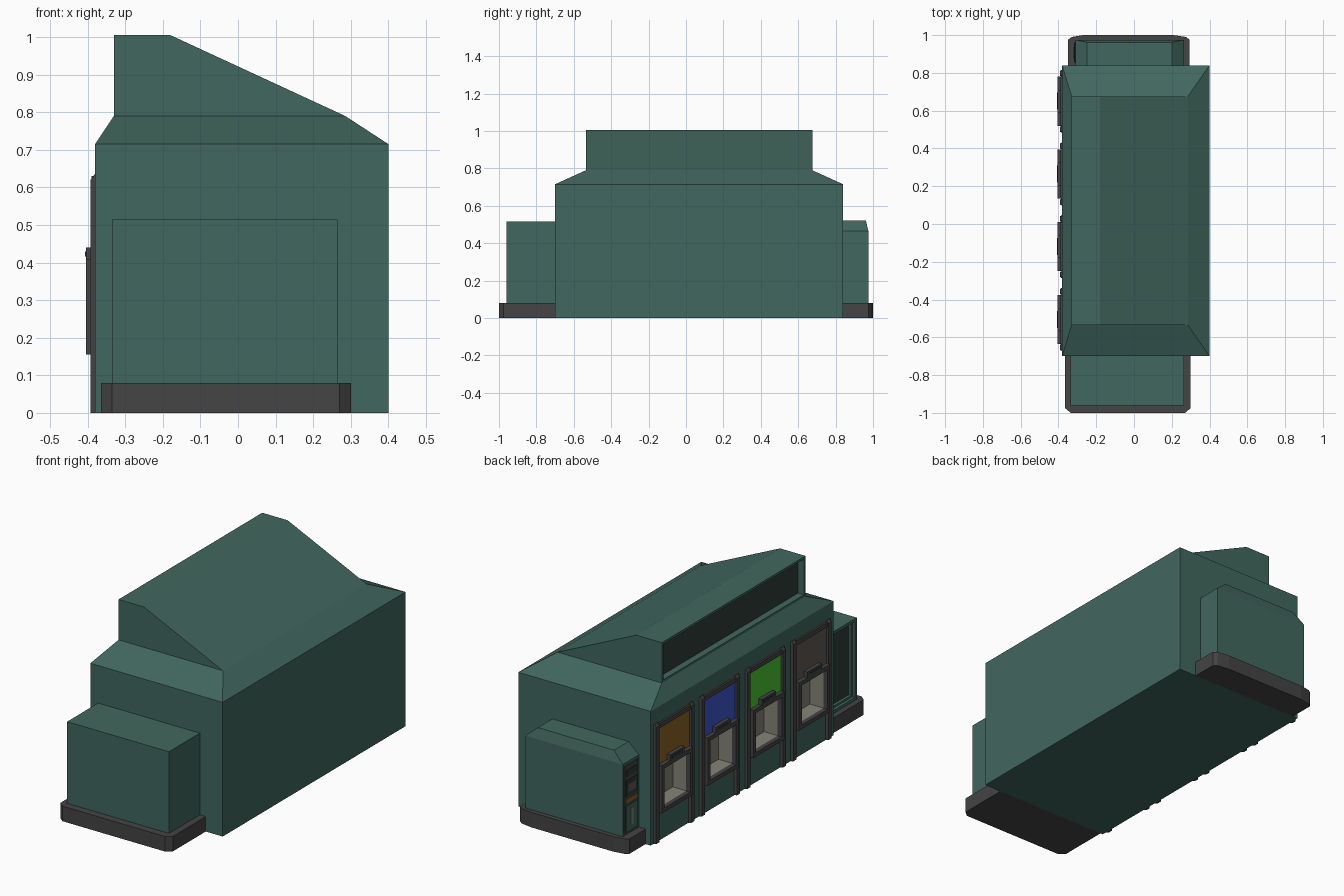
import bpy, bmesh
from mathutils import Vector

old = bpy.data.objects.get("Cube")
if old:
    bpy.data.objects.remove(old, do_unlink=True)


def material(name, r, g, b):
    m = bpy.data.materials.new(name)
    m.use_nodes = True
    m.diffuse_color = (r, g, b, 1)
    m.node_tree.nodes["Principled BSDF"].inputs["Base Color"].default_value = (r, g, b, 1)
    return m


GREEN = material("deep green", 0.053, 0.135, 0.112)
CHARCOAL = material("charcoal", 0.06, 0.058, 0.058)
DARK = material("dark panel", 0.026, 0.045, 0.04)
GREY = material("light grey", 0.238, 0.231, 0.185)
ORANGE = material("amber", 0.26, 0.127, 0.018)
BLUE = material("blue", 0.047, 0.093, 0.6)
LIME = material("bright green", 0.07, 0.55, 0.037)
TAUPE = material("taupe", 0.115, 0.1, 0.09)


def finish(bm, name, *mats):
    bmesh.ops.recalc_face_normals(bm, faces=bm.faces)
    mesh = bpy.data.meshes.new(name)
    bm.to_mesh(mesh)
    bm.free()
    obj = bpy.data.objects.new(name, mesh)
    bpy.context.collection.objects.link(obj)
    for m in mats:
        mesh.materials.append(m)
    return obj


def loft(rings):
    """Closed solid through matching rings of points."""
    bm = bmesh.new()
    loops = [[bm.verts.new(p) for p in ring] for ring in rings]
    for a, b in zip(loops, loops[1:]):
        for i in range(len(a)):
            j = (i + 1) % len(a)
            bm.faces.new((a[i], a[j], b[j], b[i]))
    bm.faces.new(loops[0])
    bm.faces.new(loops[-1])
    bmesh.ops.recalc_face_normals(bm, faces=bm.faces)
    return bm


def rect(x0, x1, y0, y1, z):
    return [(x0, y0, z), (x1, y0, z), (x1, y1, z), (x0, y1, z)]


def block(x0, x1, y0, y1, z0, z1):
    return loft([rect(x0, x1, y0, y1, z0), rect(x0, x1, y0, y1, z1)])


def box(name, mat, *size):
    return finish(block(*size), name, mat)


def recess_right_side(bm, steps):
    """Inset the face looking towards -x; the innermost panel takes slot 1."""
    bm.normal_update()
    face = min(bm.faces, key=lambda f: f.normal.x)
    for thickness, depth in steps:
        bmesh.ops.inset_individual(bm, faces=[face], thickness=thickness, depth=0)
        walls = bmesh.ops.extrude_discrete_faces(bm, faces=[face])
        face = walls["faces"][0]
        bmesh.ops.translate(bm, verts=face.verts, vec=Vector((depth, 0, 0)))
    face.material_index = 1


# Main body with sloped shoulders
body = finish(loft([rect(-0.38, 0.4, -0.7, 0.84, 0),
                    rect(-0.38, 0.4, -0.7, 0.84, 0.715),
                    rect(-0.33, 0.285, -0.535, 0.675, 0.79)]), "main_body", GREEN, GREY)

# Lean-to roof with a recessed sign panel
profile = [(-0.33, 0.79), (0.285, 0.79), (-0.18, 1.005), (-0.33, 1.005)]
roof = loft([[(x, y, z) for x, z in profile] for y in (-0.535, 0.675)])
recess_right_side(roof, [(0.018, 0.035)])
finish(roof, "roof", GREEN, DARK)

# Front cabinet with a recessed window
cabinet = block(-0.335, 0.265, -0.96, -0.7, 0.08, 0.515)
recess_right_side(cabinet, [(0.022, 0.015), (0.015, 0.015)])
finish(cabinet, "front_cabinet", GREEN, DARK)

# Rear cabinet with chamfered top
finish(loft([rect(-0.31, 0.265, 0.84, 0.975, 0.08),
             rect(-0.31, 0.265, 0.84, 0.975, 0.465),
             rect(-0.25, 0.2, 0.84, 0.962, 0.52)]), "rear_cabinet", GREEN)


# Plinths under both cabinets
def plinth(name, outline):
    finish(loft([[(x, y, z) for x, y in outline] for z in (0, 0.08)]), name, CHARCOAL)


plinth("front_plinth", [(-0.365, -0.7), (-0.365, -0.975), (-0.335, -1),
                        (0.27, -1), (0.3, -0.975), (0.3, -0.7)])
plinth("rear_plinth", [(-0.35, 0.84), (-0.35, 0.975), (-0.33, 0.99), (-0.27, 1),
                       (0.21, 1), (0.275, 0.99), (0.295, 0.975), (0.295, 0.84)])

# Control panel on the rear cabinet
X = -0.31
box("control_plate", CHARCOAL, X - 0.004, X, 0.852, 0.963, 0.09, 0.45)
for name, mat, z0, z1, inset in (("card_slot", DARK, 0.39, 0.425, 0.015),
                                 ("screen_frame", DARK, 0.285, 0.37, 0.01),
                                 ("screen", TAUPE, 0.305, 0.35, 0.025),
                                 ("amber_strip", ORANGE, 0.25, 0.27, 0.005),
                                 ("lower_hatch", GREEN, 0.1, 0.235, 0.01),
                                 ("hatch_strip", GREY, 0.125, 0.215, 0.045)):
    lift = 0.009 if name in ("screen", "hatch_strip") else 0.007
    box(name, mat, X - lift, X, 0.852 + inset, 0.963 - inset, z0, z1)

# Deposit stations along the right side
WALL = -0.38


def post(name, y0, y1):
    """Chamfered upright that slopes back into the wall at its top."""
    def ring(front, z):
        return [(WALL, y0, z), (front, y0 + 0.007, z), (front, y1 - 0.007, z), (WALL, y1, z)]
    finish(loft([ring(-0.392, 0), ring(-0.392, 0.62), ring(-0.381, 0.635)]), name, CHARCOAL)


def station(i, y, colour):
    tag = "_%d" % (i + 1)
    # Hopper opening cut into the body
    cutter = box("hopper_cutter", GREY, WALL - 0.05, WALL + 0.08,
                 y - 0.11, y + 0.11, 0.177, 0.388)
    cutter.hide_render = True
    mod = body.modifiers.new("hopper", 'BOOLEAN')
    mod.operation, mod.solver, mod.object = 'DIFFERENCE', 'EXACT', cutter
    mod.material_mode = 'TRANSFER'
    bpy.context.view_layer.objects.active = body
    bpy.ops.object.modifier_apply(modifier=mod.name)
    bpy.data.objects.remove(cutter, do_unlink=True)
    # Surround
    for side, s in (("rear", 1), ("front", -1)):
        a, b = sorted((y + s * 0.128, y + s * 0.168))
        post("post_" + side + tag, a, b)
        a, b = sorted((y + s * 0.108, y + s * 0.13))
        box("door_stile_" + side + tag, CHARCOAL, -0.405, WALL, a, b, 0.155, 0.41)
    box("top_rail" + tag, CHARCOAL, -0.39, WALL, y - 0.13, y + 0.13, 0.605, 0.63)
    for part, z in (("bottom", 0.155), ("top", 0.388)):
        box("door_rail_" + part + tag, CHARCOAL, -0.405, WALL, y - 0.108, y + 0.108, z, z + 0.022)
    # Coloured label panel and door handle
    box("label_panel" + tag, colour, -0.384, WALL, y - 0.13, y + 0.13, 0.41, 0.605)
    box("handle" + tag, CHARCOAL, -0.405, WALL, y - 0.06, y + 0.06, 0.41, 0.44)
    box("handle_grip" + tag, DARK, -0.407, -0.405, y - 0.045, y + 0.045, 0.416, 0.43)


for i, colour in enumerate((ORANGE, BLUE, LIME, TAUPE)):
    station(i, 0.65 - 0.385 * i, colour)
